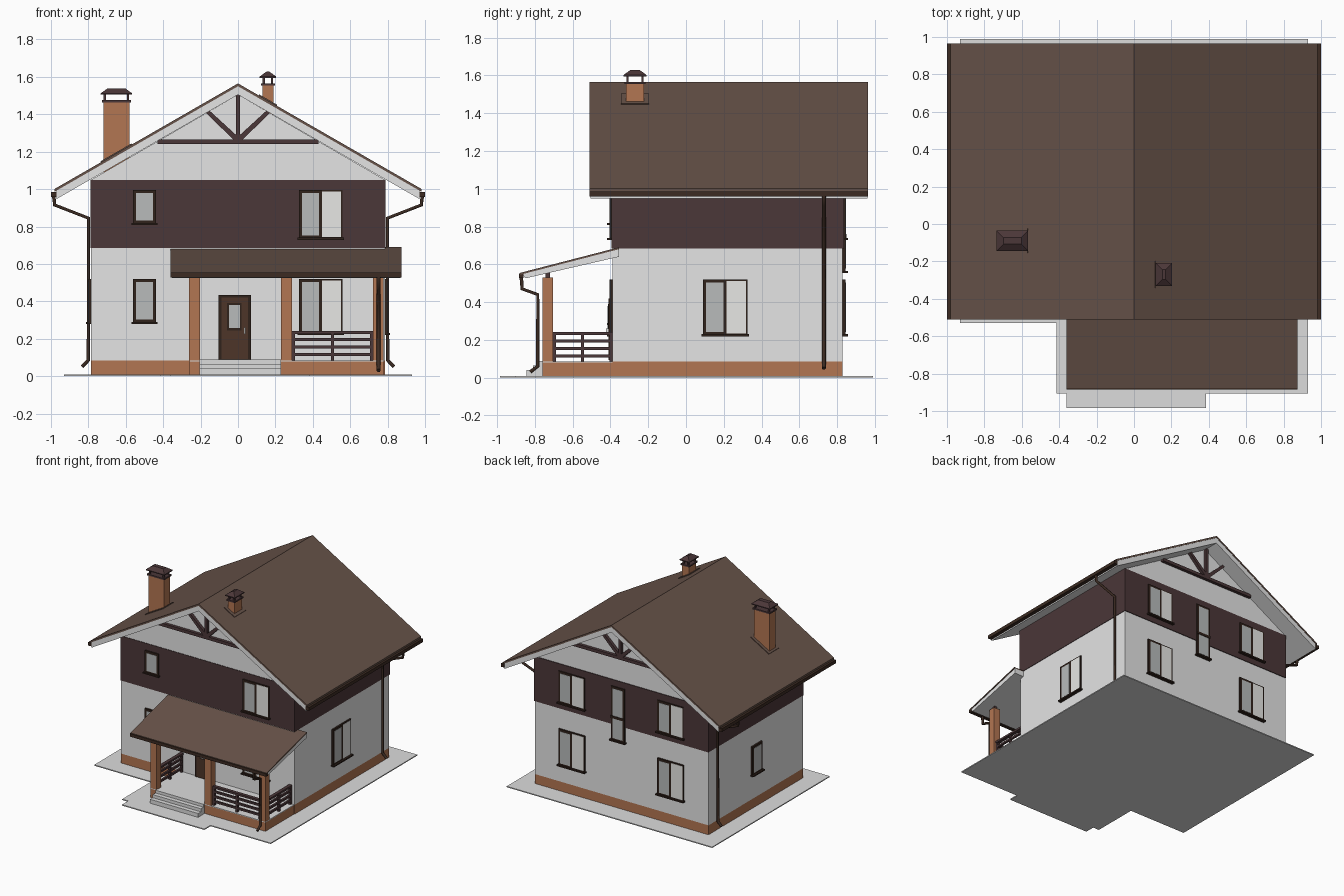
import bpy
import bmesh
import math
from mathutils import Matrix, Vector

if "Cube" in bpy.data.objects:
    bpy.data.objects.remove(bpy.data.objects["Cube"], do_unlink=True)


def material(name, *rgb):
    mat = bpy.data.materials.new(name)
    mat.use_nodes = True
    mat.diffuse_color = (*rgb, 1)
    mat.node_tree.nodes["Principled BSDF"].inputs["Base Color"].default_value = (*rgb, 1)
    return mat


PLASTER = material("white plaster", .78, .78, .78)
CLADDING = material("dark cladding", .07, .038, .04)
ROOFING = material("brown roofing", .135, .085, .066)
BRICK = material("orange brick", .45, .18, .085)
FRAME = material("dark frame brown", .03, .016, .011)
GLASS = material("grey glass", .48, .5, .5)
PANE = material("pale pane", .8, .8, .78)
CONCRETE = material("light concrete", .72, .72, .72)
GUTTER = material("gutter brown", .045, .024, .016)
DOOR = material("door brown", .075, .036, .022)


def finish(name, bm, mats):
    bmesh.ops.recalc_face_normals(bm, faces=bm.faces)
    mesh = bpy.data.meshes.new(name)
    bm.to_mesh(mesh)
    bm.free()
    for mat in mats:
        mesh.materials.append(mat)
    obj = bpy.data.objects.new(name, mesh)
    bpy.context.collection.objects.link(obj)
    return obj


def boxes(name, *items):
    """Join axis-aligned boxes, each (x range, y range, z range, material)."""
    bm = bmesh.new()
    mats = []
    for xs, ys, zs, mat in items:
        if mat not in mats:
            mats.append(mat)
        size = [abs(r[1] - r[0]) for r in (xs, ys, zs)]
        mid = [(r[1] + r[0]) / 2 for r in (xs, ys, zs)]
        made = bmesh.ops.create_cube(bm, size=1, matrix=Matrix.Translation(mid) @ Matrix.Diagonal((*size, 1)))
        for face in {f for v in made["verts"] for f in v.link_faces}:
            face.material_index = mats.index(mat)
    return finish(name, bm, mats)


def prism(name, profile, axis, lo, hi, mat):
    """Extrude a profile along one axis; profile holds the other two coordinates in order."""
    bm = bmesh.new()
    verts = []
    for point in profile:
        co = list(point)
        co.insert("xyz".index(axis), lo)
        verts.append(bm.verts.new(co))
    face = bm.faces.new(verts)
    made = bmesh.ops.extrude_face_region(bm, geom=[face])
    shift = Vector([(hi - lo) * (a == axis) for a in "xyz"])
    bmesh.ops.translate(bm, vec=shift, verts=[g for g in made["geom"] if isinstance(g, bmesh.types.BMVert)])
    return finish(name, bm, [mat])


def pipe(name, points, mat, radius=.011):
    curve = bpy.data.curves.new(name, "CURVE")
    curve.dimensions = "3D"
    curve.bevel_depth = radius
    curve.bevel_resolution = 1
    curve.use_fill_caps = True
    spline = curve.splines.new("POLY")
    spline.points.add(len(points) - 1)
    for p, co in zip(spline.points, points):
        p.co = (*co, 1)
    curve.materials.append(mat)
    bpy.context.collection.objects.link(bpy.data.objects.new(name, curve))


# Walls
HALF, FRONT, BACK = .785, -.39, .83
PLINTH, BAND, EAVE = .085, .685, 1.05
SLOPE = .575
body = (-HALF, HALF), (FRONT, BACK)
boxes("plinth", (*body, (.004, PLINTH), BRICK))
boxes("ground_floor", (*body, (PLINTH, BAND), PLASTER))
boxes("upper_floor", ((-HALF - .004, HALF + .004), (FRONT - .004, BACK + .006), (BAND, EAVE), CLADDING))
prism("gable_walls", [(-HALF, EAVE), (HALF, EAVE), (0, 1.505)], "y", FRONT, BACK, PLASTER)

# Main roof: white soffit slab under a thin covering
R0, R1 = -.51, .965


def chevron(top, bottom, half):
    drop = half * SLOPE
    return [(-half, top - drop), (0, top), (half, top - drop),
            (half, bottom - drop), (0, bottom), (-half, bottom - drop)]


prism("roof_soffit", chevron(1.55, 1.505, .97), "y", R0 + .003, R1 - .003, PLASTER)
prism("roof_covering", chevron(1.565, 1.55, .982), "y", R0, R1, ROOFING)

# Gutters and downpipes
for side, s in (("left", 1), ("right", -1)):
    boxes(f"{side}_gutter", ((s * .97, s), (R0, R1), (.958, .985), GUTTER))
    path = [(.985, .96), (.98, .915), (.8, .845), (.8, .085), (.835, .05)]
    pipe(f"{side}_downpipe", [(s * x, .73, z) for x, z in path], GUTTER)

# Gable trusses on both end walls
for end, y, d in (("front", FRONT, -1), ("back", BACK, 1)):
    out = (y, y + d * .025)
    boxes(f"{end}_truss", ((-.43, .43), out, (1.24, 1.265), CLADDING),
          ((-.012, .012), out, (1.25, 1.51), CLADDING))
    for s in (-1, 1):
        strut = [(0, 1.255), (s * .016, 1.255), (s * .172, 1.41), (s * .155, 1.422), (0, 1.28)]
        prism(f"{end}_truss_strut", strut, "y", *out, CLADDING)


def on_wall(wall, u, z, d, mat):
    """Box on a wall: u runs rightwards seen from outside, d is distance out."""
    flip = -1 if wall in ("back", "left") else 1
    us = tuple(flip * v for v in u)
    if wall == "front":
        return us, tuple(FRONT - v for v in d), z, mat
    if wall == "back":
        return us, tuple(BACK + v for v in d), z, mat
    return tuple(flip * (HALF + v) for v in d), us, z, mat


def window(name, wall, u0, u1, z0, z1, double=False, split=None):
    """Framed glass, with an optional pale fixed pane on the right and a crossbar."""
    mid = u0 + (u1 - u0) * .53 if double else u1
    t = .017
    parts = [((u0, mid), (z0, z1), (0, .014), FRAME),
             ((u0 + t, mid - t), (z0 + t, z1 - t), (0, .016), GLASS),
             ((u0 - .008, u1 + .008), (z0 - .006, z0 + .005), (0, .028), FRAME)]
    if double:
        parts += [((mid, u1), (z0, z1), (0, .011), FRAME),
                  ((mid, u1 - .008), (z0 + .008, z1 - .008), (0, .013), PANE)]
    if split:
        parts.append(((u0, u1), (split - .01, split + .01), (0, .02), FRAME))
    boxes(name, *[on_wall(wall, *p) for p in parts])


LOW, HIGH = (.225, .52), (.735, .995)
for level, zs in (("lower", LOW), ("upper", HIGH)):
    window(f"{level}_front_window", "front", .325, .56, *zs, double=True)
    window(f"{level}_back_window_a", "back", -.565, -.33, *zs, double=True)
    window(f"{level}_back_window_b", "back", .33, .565, *zs, double=True)
window("lower_small_window", "front", -.562, -.438, .285, .52)
window("upper_small_window", "front", -.562, -.438, .815, .995)
window("stair_window", "back", -.09, .035, .56, 1, split=.75)
window("left_wall_window", "right", .09, .325, *LOW, double=True)
window("right_wall_window", "left", -.28, -.15, .285, .52)

# Front door
boxes("front_door", *[on_wall("front", *p) for p in (
    ((-.105, .07), (PLINTH, .435), (0, .014), FRAME),
    ((-.088, .054), (PLINTH + .008, .42), (0, .02), DOOR),
    ((-.058, .02), (.245, .39), (0, .024), FRAME),
    ((-.048, .01), (.257, .38), (0, .027), GLASS),
    ((.032, .04), (.225, .26), (0, .034), PANE))])

# Porch base, steps and ground apron
P0, P1, PY = -.26, .78, -.76
boxes("porch_base", ((P0, P1), (PY, FRONT), (.004, PLINTH - .006), BRICK),
      ((P0, P1), (PY, FRONT), (PLINTH - .006, PLINTH), CONCRETE))
boxes("porch_steps", *[((-.205, .23), (PY - reach, PY + .01), (.004, top), CONCRETE)
                       for reach, top in ((.015, .088), (.05, .065), (.085, .04))])
outline = [(-.93, .99), (-.93, -.53), (-.415, -.53), (-.415, -.905), (-.36, -.905),
           (-.36, -.985), (.385, -.985), (.385, -.905), (.93, -.905), (.93, .99)]
prism("ground_apron", outline, "z", 0, .008, CONCRETE)

# Porch columns
for i, x in enumerate((-.233, .26, .75)):
    boxes(f"porch_column_{i}", ((x - .029, x + .029), (PY, PY + .056), (PLINTH, .53), BRICK),
          ((x - .012, x + .012), (PY + .016, PY + .04), (.53, .57), CLADDING))

# Porch roof
edge = [(-.87, .552), (-.355, .682), (-.355, .64), (-.85, .526)]
prism("porch_roof_soffit", edge, "x", -.352, .868, PLASTER)
cover = [(-.878, .555), (-.355, .69), (-.355, .68), (-.878, .545)]
prism("porch_roof_covering", cover, "x", -.36, .873, ROOFING)
boxes("porch_gutter", ((-.36, .873), (-.885, -.86), (.527, .552), GUTTER))
path = [(-.872, .53), (-.868, .47), (-.785, .44), (-.785, .06), (-.825, .03)]
pipe("porch_downpipe", [(.752, y, z) for y, z in path], GUTTER)


# Porch railings
def railing(name, along, start, end, fixed):
    def bar(run, zs, half):
        across = (fixed - half, fixed + half)
        return (run, across, zs, CLADDING) if along == "x" else (across, run, zs, CLADDING)
    bars = [bar((start, end), (z - .008, z + .008), .008) for z in (.115, .155, .195)]
    bars.append(bar((start, end), (.226, .242), .014))
    for p in (start + .008, (start + end) / 2, end - .008):
        bars.append(bar((p - .008, p + .008), (PLINTH, .23), .01))
    boxes(name, *bars)


railing("front_railing", "x", .29, .721, -.732)
railing("left_railing", "y", -.704, FRONT, .75)
railing("right_railing", "y", -.704, FRONT, -.233)


# Chimneys with open hoods
def chimney(name, x, y, hx, hy, top):
    base = 1.55 - SLOPE * abs(x) - .1
    parts = [((x - hx, x + hx), (y - hy, y + hy), (base, top), BRICK),
             ((x - hx - .008, x + hx + .008), (y - hy - .008, y + hy + .008), (top - .006, top + .006), CLADDING)]
    for sx in (-1, 1):
        for sy in (-1, 1):
            cx, cy = x + sx * (hx - .008), y + sy * (hy - .008)
            parts.append(((cx - .006, cx + .006), (cy - .006, cy + .006), (top, top + .045), CLADDING))
    boxes(name, *parts)
    hood = bmesh.new()
    for z, grow in ((top + .035, .014), (top + .042, .014), (top + .068, -.022)):
        ring = [hood.verts.new((x + a * (hx + grow), y + b * (hy + grow), z))
                for a, b in ((-1, -1), (1, -1), (1, 1), (-1, 1))]
    bmesh.ops.convex_hull(hood, input=hood.verts)
    finish(f"{name}_hood", hood, [CLADDING])
    flashing = boxes(f"{name}_flashing", ((-hx - .025, hx + .025), (-hy - .025, hy + .025), (-.004, .004), ROOFING))
    flashing.location = (x, y, 1.567 - SLOPE * abs(x))
    flashing.rotation_euler.y = math.copysign(math.atan(SLOPE), x)


chimney("large_chimney", -.65, -.09, .07, .04, 1.47)
chimney("small_chimney", .16, -.27, .03, .048, 1.56)
